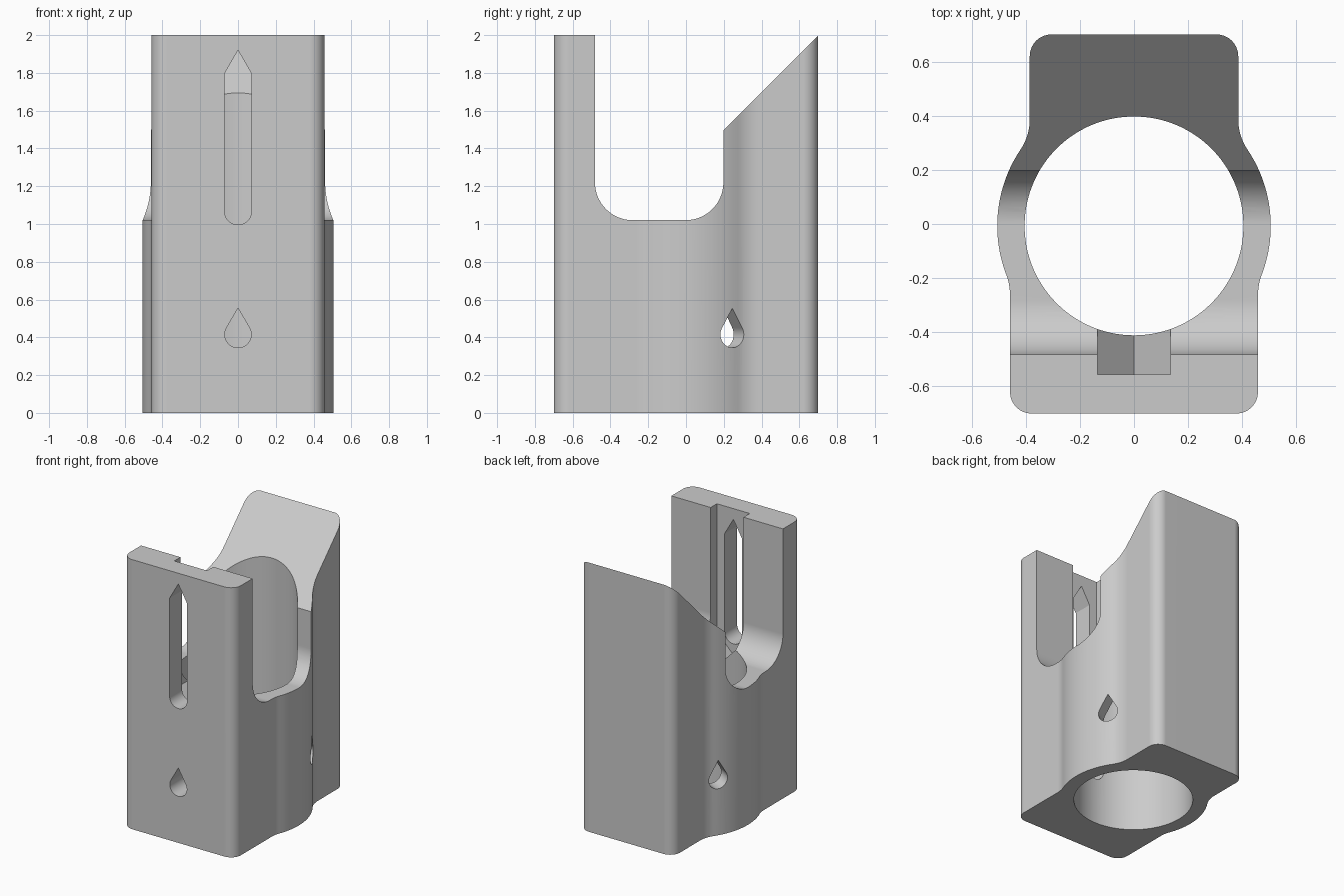
import bpy
import bmesh
from math import cos, sin, pi, radians, sqrt
from mathutils import Matrix, Vector

if "Cube" in bpy.data.objects:
    bpy.data.objects.remove(bpy.data.objects["Cube"], do_unlink=True)

grey = bpy.data.materials.new("plain grey")
grey.use_nodes = True
colour = (0.6, 0.6, 0.6, 1)
grey.diffuse_color = colour
grey.node_tree.nodes["Principled BSDF"].inputs["Base Color"].default_value = colour

CENTRE_Y = -0.007   # axis of the round bore
RING = 0.505        # outer radius around the bore
FILLET = 0.2        # blend between ring and flat sides


def arc(cx, cy, r, start, end, steps):
    """Points along an arc, angles in degrees."""
    angles = [radians(start + (end - start) * i / steps) for i in range(steps + 1)]
    return [(cx + r * cos(a), cy + r * sin(a)) for a in angles]


def prism(name, points, depth, matrix=Matrix()):
    """Extrude a 2D outline along its local z, then place it."""
    bm = bmesh.new()
    face = bm.faces.new([bm.verts.new((x, y, 0)) for x, y in points])
    new = bmesh.ops.extrude_face_region(bm, geom=[face])["geom"]
    bmesh.ops.translate(bm, vec=(0, 0, depth),
                        verts=[v for v in new if isinstance(v, bmesh.types.BMVert)])
    bmesh.ops.transform(bm, matrix=matrix, verts=bm.verts)
    bmesh.ops.recalc_face_normals(bm, faces=bm.faces)
    mesh = bpy.data.meshes.new(name)
    bm.to_mesh(mesh)
    bm.free()
    mesh.materials.append(grey)
    obj = bpy.data.objects.new(name, mesh)
    bpy.context.collection.objects.link(obj)
    return obj


def upright(angle, start=0.0):
    """Local x = sideways, y = up, z = outward from the bore axis."""
    a = radians(angle)
    out, up = Vector((cos(a), sin(a), 0)), Vector((0, 0, 1))
    rot = Matrix((up.cross(out), up, out)).transposed().to_4x4()
    return Matrix.Translation(Vector((0, CENTRE_Y, 0)) + out * start) @ rot


def blend(side_x):
    """Height and ring angle of the fillet joining a flat side to the ring."""
    rise = sqrt((RING + FILLET) ** 2 - (side_x + FILLET) ** 2)
    return rise, math_angle(rise, side_x + FILLET)


def math_angle(y, x):
    return Vector((1, 0)).angle(Vector((x, y))) * 180 / pi


# Body outline: wide front block, ring bulge, narrower back block
front_x, back_x, corner = 0.458, 0.385, 0.08
front_y, front_a = blend(front_x)
back_y, back_a = blend(back_x)
half = arc(front_x - corner, -0.7 + corner, corner, -90, 0, 8)
half += arc(front_x + FILLET, CENTRE_Y - front_y, FILLET, 180, 180 - front_a, 6)
half += arc(0, CENTRE_Y, RING, -front_a, back_a, 20)[1:]
half += arc(back_x + FILLET, CENTRE_Y + back_y, FILLET, 180 + back_a, 180, 8)[1:]
half += arc(back_x - corner, 0.7 - corner, corner, 0, 90, 8)
body = prism("holder_body", half + [(-x, y) for x, y in reversed(half)], 2)

cutters = []

# Round bore
cutters.append(prism("bore_cutter", arc(0, CENTRE_Y, 0.404, 0, 357.5, 143), 3,
                     Matrix.Translation((0, 0, -0.5))))

# Side opening with rounded floor and sloping back
opening = arc(-0.275, 1.22, 0.2, 180, 270, 14) + arc(0.005, 1.22, 0.2, 270, 360, 14)
opening += [(0.205, 1.495), (1.0, 2.29), (-0.475, 2.29)]
cutters.append(prism("opening_cutter", opening, 2, upright(0, -1)))

# Keyway in the front plate with V floor
cutters.append(prism("keyway_cutter",
                     [(0, 0.915), (0.135, 1.05), (0.135, 2.2), (-0.135, 2.2), (-0.135, 1.05)],
                     0.348, upright(-90, 0.2)))

# Long pointed window through the front plate
window = arc(0, 1.067, 0.071, 180, 360, 20) + [(0.071, 1.797), (0, 1.92), (-0.071, 1.797)]
cutters.append(prism("window_cutter", window, 0.8, upright(-90, 0.2)))

# Three teardrop holes spaced evenly around the bore
drop = arc(0, 0.415, 0.07, 150, 390, 28) + [(0, 0.555)]
for angle in (-90, 30, 150):
    cutters.append(prism("teardrop_cutter", drop, 0.7, upright(angle, 0.2)))

# Cut everything out of the body
bpy.ops.object.select_all(action="DESELECT")
bpy.context.view_layer.objects.active = body
body.select_set(True)
for cutter in cutters:
    cutter.hide_render = True
    cut = body.modifiers.new("cut", "BOOLEAN")
    cut.operation = "DIFFERENCE"
    cut.solver = "EXACT"
    cut.object = cutter
    bpy.ops.object.modifier_apply(modifier=cut.name)
for cutter in cutters:
    bpy.data.objects.remove(cutter, do_unlink=True)

# Smooth curves, sharp edges, clean flats
bpy.ops.object.shade_smooth_by_angle(angle=radians(25))
weighted = body.modifiers.new("clean_flats", "WEIGHTED_NORMAL")
weighted.keep_sharp = True
